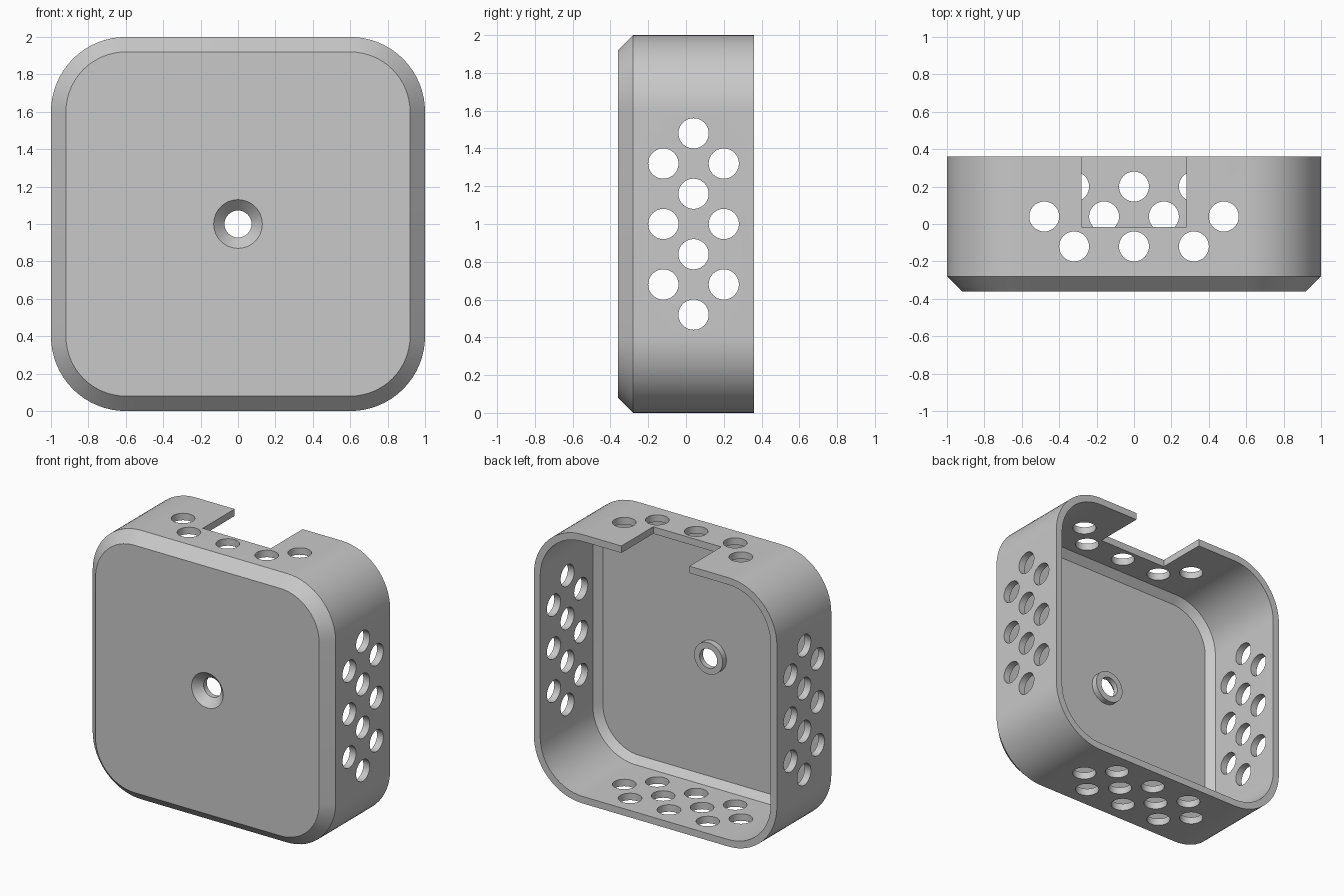
import bpy
import bmesh
import math
from mathutils import Matrix, Vector

cube = bpy.data.objects.get("Cube")
if cube:
    bpy.data.objects.remove(cube, do_unlink=True)

WALL = 0.052
CORE = 0.6          # distance from centre to the corner arc centres
CENTRE = Matrix.Translation((0, 0, 1))

grey = bpy.data.materials.new("plain grey")
grey.use_nodes = True
colour = (0.58, 0.58, 0.58, 1)
grey.diffuse_color = colour
grey.node_tree.nodes["Principled BSDF"].inputs["Base Color"].default_value = colour


def ring(bm, core, radius, y, steps=16):
    """Rounded square facing y; a plain circle when core is zero."""
    verts = []
    for q in range(4):
        mid = math.pi / 4 + q * math.pi / 2
        cx = math.copysign(core, math.cos(mid))
        cz = math.copysign(core, math.sin(mid))
        for i in range(steps + (1 if core else 0)):
            a = (q + i / steps) * math.pi / 2
            verts.append(bm.verts.new((cx + radius * math.cos(a), y, cz + radius * math.sin(a))))
    return verts


def loft(bm, core, profile):
    """Skin rings given as (radius, y) and cap both ends."""
    rings = [ring(bm, core, r, y) for r, y in profile]
    for a, b in zip(rings, rings[1:]):
        for i in range(len(a)):
            j = (i + 1) % len(a)
            bm.faces.new((a[i], a[j], b[j], b[i]))
    bm.faces.new(rings[0])
    bm.faces.new(rings[-1])


def finish(name, bm):
    bmesh.ops.recalc_face_normals(bm, faces=bm.faces)
    bm.transform(CENTRE)
    mesh = bpy.data.meshes.new(name)
    bm.to_mesh(mesh)
    bm.free()
    mesh.materials.append(grey)
    obj = bpy.data.objects.new(name, mesh)
    bpy.context.collection.objects.link(obj)
    return obj


def combine(target, other, operation):
    mod = target.modifiers.new(operation.lower(), 'BOOLEAN')
    mod.operation = operation
    mod.solver = 'EXACT'
    mod.object = other
    bpy.context.view_layer.objects.active = target
    bpy.ops.object.modifier_apply(modifier=mod.name)
    bpy.data.objects.remove(other, do_unlink=True)


# Open-backed shell with chamfered front, inside and out
bm = bmesh.new()
inner = 0.4 - WALL
floor = -0.36 + WALL
loft(bm, CORE, [(0.32, -0.36), (0.4, -0.28), (0.4, 0.36), (inner, 0.36),
                (inner, -0.28 + WALL * 0.414), (0.32 - WALL * 0.414, floor)])
shell = finish("vented_cover", bm)

# Screw boss on the inside of the front plate
bm = bmesh.new()
loft(bm, 0, [(0.117, floor - 0.02), (0.117, floor + 0.045)])
combine(shell, finish("screw_boss", bm), 'UNION')

# Cutter: countersunk screw hole, vent holes and cable notch
bm = bmesh.new()
loft(bm, 0, [(0.14, -0.37), (0.072, -0.302), (0.072, -0.1)])
rows = [(-0.12, (-0.32, 0, 0.32)), (0.04, (-0.48, -0.16, 0.16, 0.48)), (0.2, (-0.32, 0, 0.32))]
for side in range(4):
    turn = Matrix.Rotation(side * math.pi / 2, 4, 'Y')
    for y, places in rows:
        for u in places:
            if side == 0 and y > 0 and abs(u) < 0.4:
                continue    # the notch takes the place of these
            bmesh.ops.create_cone(bm, cap_ends=True, segments=40, radius1=0.08, radius2=0.08,
                                  depth=0.3, matrix=turn @ Matrix.Translation((u, y, 1)))
bmesh.ops.create_cube(bm, size=1, matrix=Matrix.LocRotScale(
    Vector((0, 0.295, 1)), None, Vector((0.56, 0.62, 0.4))))
cutter = finish("opening_cutter", bm)
cutter.hide_render = True
combine(shell, cutter, 'DIFFERENCE')

# Smooth curves, crisp edges
bpy.ops.object.select_all(action='DESELECT')
shell.select_set(True)
bpy.context.view_layer.objects.active = shell
bpy.ops.object.shade_smooth_by_angle(angle=math.radians(30))
